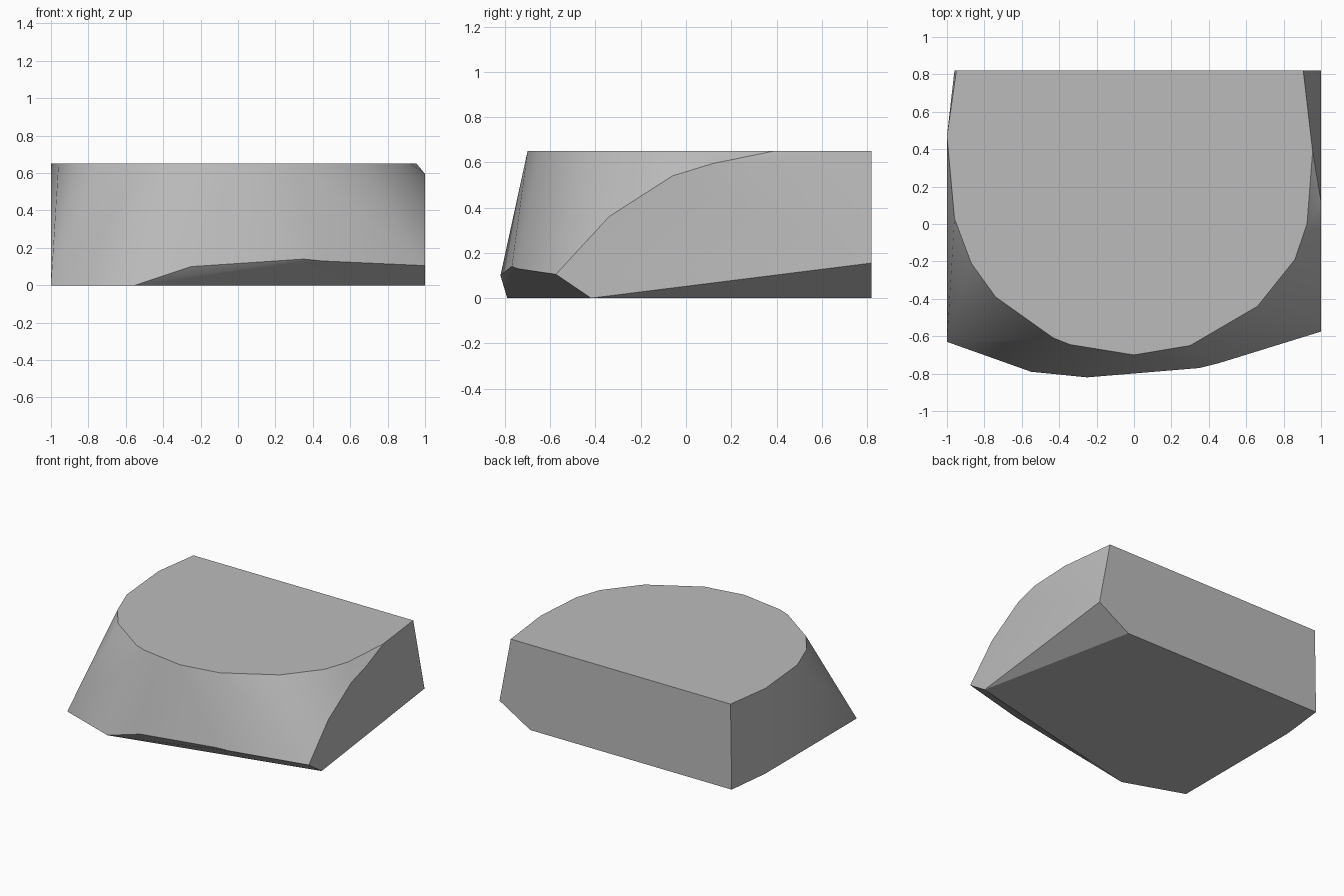
import bpy
import bmesh
import math

cube = bpy.data.objects.get("Cube")
if cube:
    bpy.data.objects.remove(cube, do_unlink=True)

HEIGHT = 0.65
BACK = 0.82


def flat_ring(outline, z):
    return [(x, y, z) for x, y in outline]


# Flat top rim, rounded at the front and straight at the back
rim = flat_ring([(-0.95, BACK), (-1, 0.47), (-0.96, 0.03), (-0.87, -0.21),
                 (-0.74, -0.39), (-0.43, -0.61), (-0.34, -0.645), (0, -0.7),
                 (0.3, -0.65), (0.66, -0.44), (0.86, -0.19), (0.925, 0),
                 (0.955, 0.39), (0.905, BACK)], HEIGHT)

# Underside outline
base = flat_ring([(-0.96, BACK), (-1, 0.47), (-1, -0.63), (-0.55, -0.79),
                  (1, -0.42), (0.74, BACK)], 0)

# Upper edge of the undercut along the front
undercut = [(-0.25, -0.82, 0.1), (0.35, -0.77, 0.14),
            (0.45, -0.745, 0.13), (1, -0.575, 0.105)]

# Curved edge of the sheared left side, and its lower back corner
shear = [(1, y, z) for y, z in [(-0.34, 0.36), (-0.06, 0.54),
                                (0.12, 0.595), (BACK, 0.155)]]

# Stone body wrapped around the edge lines
bm = bmesh.new()
for point in rim + base + undercut + shear:
    bm.verts.new(point)
bmesh.ops.convex_hull(bm, input=bm.verts[:])
loose = [v for v in bm.verts if not v.link_faces]
bmesh.ops.delete(bm, geom=loose, context='VERTS')
bmesh.ops.dissolve_limit(bm, angle_limit=math.radians(0.5),
                         verts=bm.verts[:], edges=bm.edges[:])
bmesh.ops.recalc_face_normals(bm, faces=bm.faces[:])
mesh = bpy.data.meshes.new("stone_block")
bm.to_mesh(mesh)
bm.free()

block = bpy.data.objects.new("stone_block", mesh)
bpy.context.collection.objects.link(block)

# Plain grey stone
grey = bpy.data.materials.new("stone_grey")
grey.use_nodes = True
colour = (0.5, 0.5, 0.5, 1)
grey.diffuse_color = colour
grey.node_tree.nodes["Principled BSDF"].inputs["Base Color"].default_value = colour
mesh.materials.append(grey)

# Smooth front wall with crisp outer edges
bpy.ops.object.select_all(action='DESELECT')
block.select_set(True)
bpy.context.view_layer.objects.active = block
bpy.ops.object.shade_smooth_by_angle(angle=math.radians(30))
